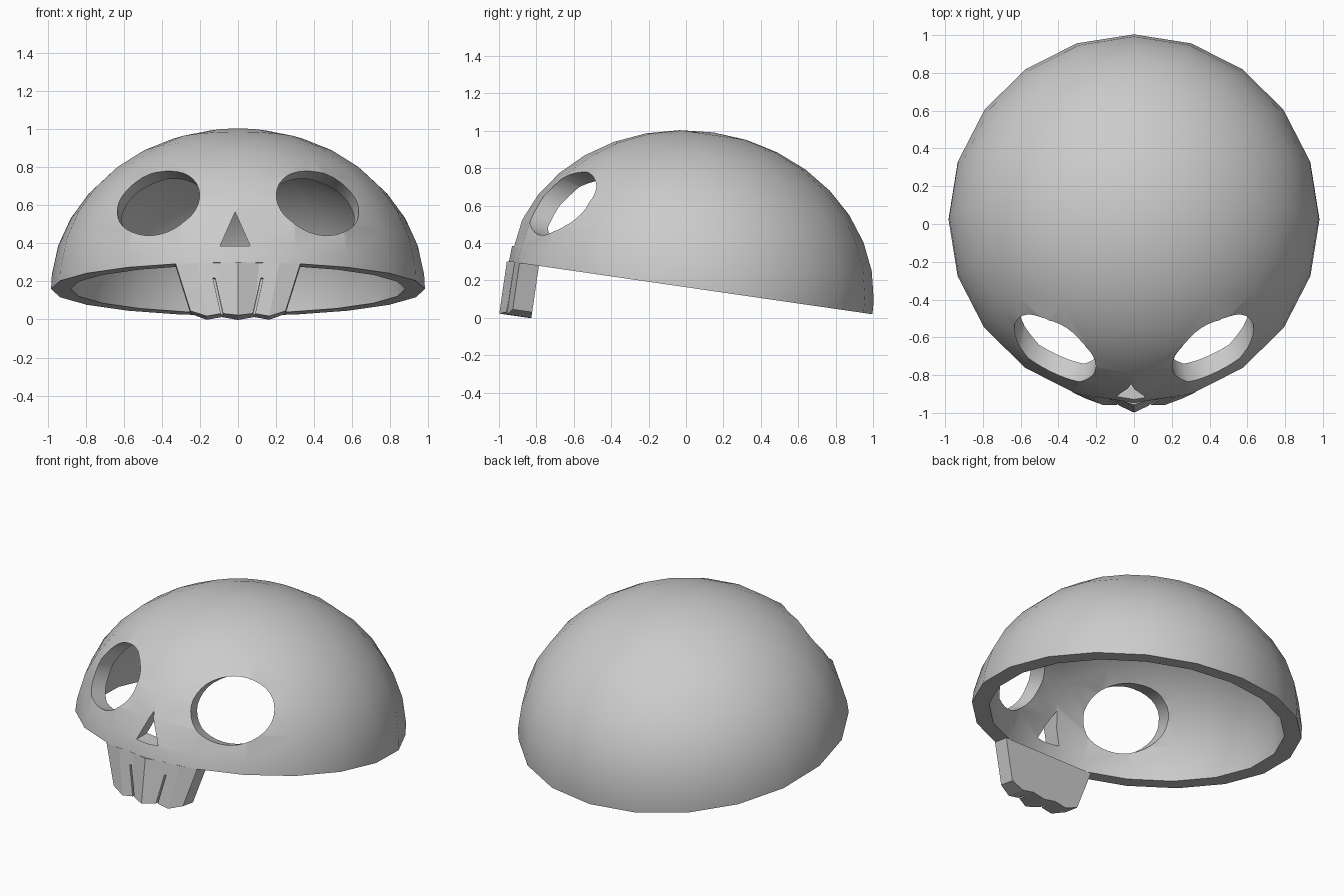
import bpy, bmesh
from math import sin, cos, radians, asin
from mathutils import Matrix, Vector

if "Cube" in bpy.data.objects:
    bpy.data.objects.remove(bpy.data.objects["Cube"])

# Tilted frame shared by the dome and the teeth
TILT = Matrix.Translation((0, 0.025, 0.16)) @ Matrix.Rotation(radians(-8.25), 4, 'X')


def make_object(name, bm, matrix=Matrix()):
    bmesh.ops.recalc_face_normals(bm, faces=bm.faces)
    mesh = bpy.data.meshes.new(name)
    bm.transform(matrix)
    bm.to_mesh(mesh)
    bm.free()
    obj = bpy.data.objects.new(name, mesh)
    bpy.context.collection.objects.link(obj)
    return obj


def loft(name, sections, matrix=Matrix()):
    """Closed solid through a list of equal-length point loops."""
    bm = bmesh.new()
    rings = [[bm.verts.new(p) for p in s] for s in sections]
    n = len(rings[0])
    for a, b in zip(rings, rings[1:]):
        for i in range(n):
            j = (i + 1) % n
            bm.faces.new((a[i], a[j], b[j], b[i]))
    caps = [bm.faces.new(rings[0]), bm.faces.new(rings[-1])]
    bmesh.ops.triangulate(bm, faces=caps)
    return make_object(name, bm, matrix)


def carve(obj, cutters):
    for c in cutters:
        c.hide_render = True
        mod = obj.modifiers.new("cut", 'BOOLEAN')
        mod.operation = 'DIFFERENCE'
        mod.solver = 'EXACT'
        mod.object = c
    bpy.context.view_layer.update()
    deps = bpy.context.evaluated_depsgraph_get()
    mesh = bpy.data.meshes.new_from_object(obj.evaluated_get(deps))
    obj.modifiers.clear()
    obj.data = mesh
    for c in cutters:
        bpy.data.objects.remove(c)


# Hollow dome: outer and inner arcs spun in 20 sides
angles = [0] + [90 / 8.5 * (i + 0.5) for i in range(9)]
angles[-1] = 90
def arc(r, h):
    return [(0, r * cos(radians(a)) if a < 90 else 0, h * sin(radians(a))) for a in angles]
profile = arc(0.982, 0.84) + arc(0.88, 0.74)[::-1]
half = len(angles)
bm = bmesh.new()
rings = []
for k in range(20):
    rot = Matrix.Rotation(radians(18 * k), 3, 'Z')
    rings.append([bm.verts.new(rot @ Vector(p)) for p in profile])
for k in range(20):
    a, b = rings[k], rings[(k + 1) % 20]
    for i in range(len(profile)):
        j = (i + 1) % len(profile)
        if i != half - 1:
            bm.faces.new((a[i], a[j], b[j], b[i]))
bmesh.ops.remove_doubles(bm, verts=bm.verts, dist=1e-4)
dome = make_object("dome", bm, TILT)

# Oval eye openings and triangular nose opening
cutters = []
for s in (-1, 1):
    d = Vector((0.2 * s, -0.93, 0.32)).normalized()
    u = Vector((0, 0, 1)).cross(d).normalized()
    v = d.cross(u)
    c = Vector((0.415 * s, -0.64, 0.605))
    cutters.append(loft("eye_cutter", [
        [c + d * t + u * 0.235 * cos(radians(a)) + v * 0.2 * sin(radians(a))
         for a in range(0, 360, 10)] for t in (-0.5, 0.5)]))
cutters.append(loft("nose_cutter", [
    [(-0.095, y, 0.385), (0.065, y, 0.385), (-0.015, y, 0.565)] for y in (-1.2, -0.6)]))
carve(dome, cutters)
bpy.context.view_layer.objects.active = dome
dome.select_set(True)
bpy.ops.object.shade_smooth_by_angle(angle=radians(30))

# Teeth: ridged front, flat back, tapering downwards
half_front = [(0.25, -0.925, -0.25), (0.165, -0.952, -0.282),
              (0.085, -0.955, -0.268), (0, -0.993, -0.283)]
front = [(-x, y, z) for x, y, z in half_front] + half_front[-2::-1]
loop = front + [(x, -0.82, z) for x, y, z in reversed(front)]
upper = [(x * 1.31, y, 0.0) for x, y, z in loop]
teeth = loft("teeth", [upper, loop], TILT)

# Narrow gaps between the teeth
gaps = []
for s in (-1, 1):
    gaps.append(loft("gap_cutter", [
        [((x + w) * s, y, z) for w, y in
         ((-0.006, -1.1), (0.006, -1.1), (0.006, -0.91), (-0.006, -0.91))]
        for x, z in ((0.126, -0.08), (0.073, -0.32))], TILT))
carve(teeth, gaps)
